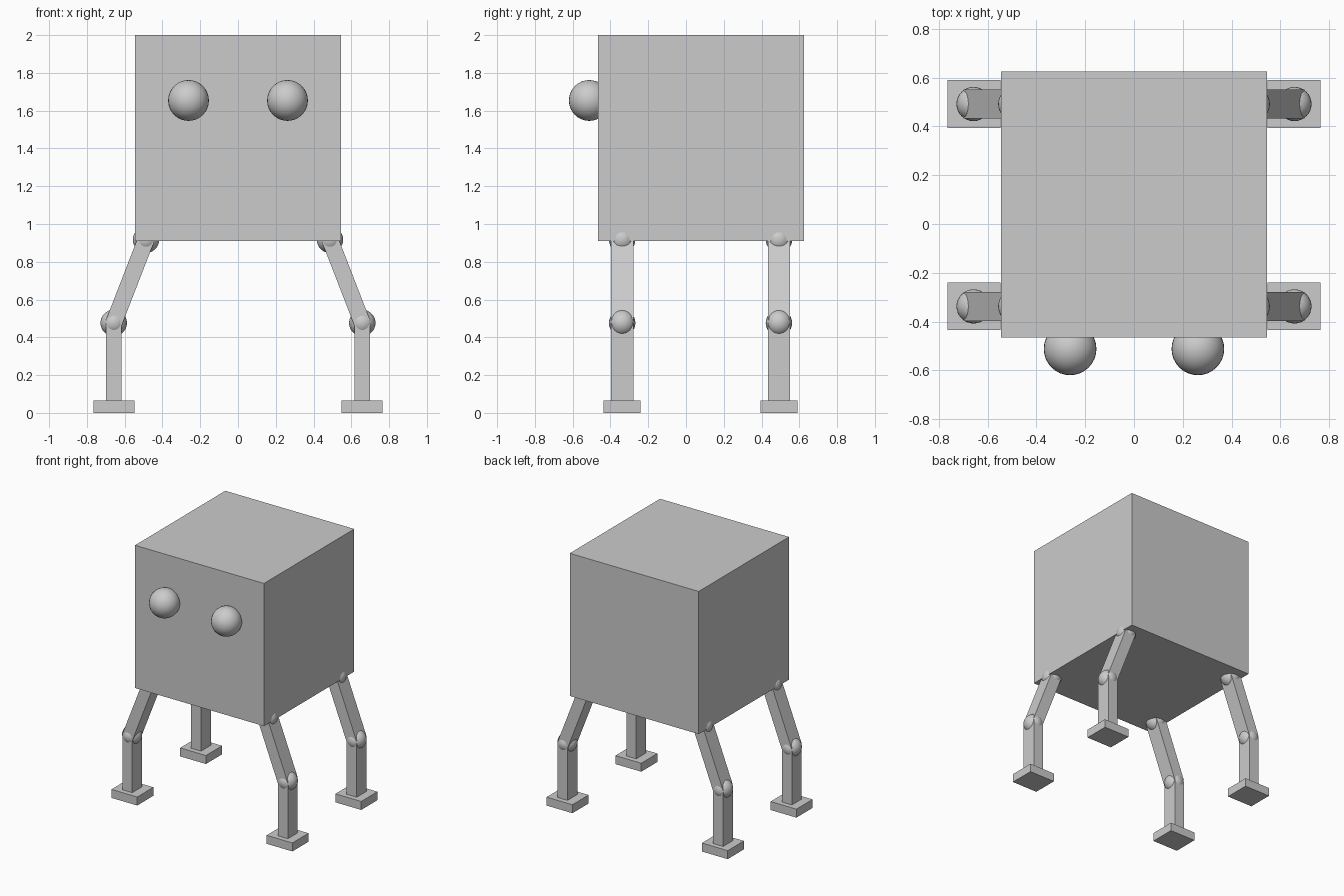
import bpy
from mathutils import Vector

cube = bpy.data.objects.get("Cube")
if cube:
    bpy.data.objects.remove(cube, do_unlink=True)

GREY = (0.6, 0.6, 0.6, 1)
grey = bpy.data.materials.new("plain grey")
grey.use_nodes = True
grey.diffuse_color = GREY
grey.node_tree.nodes["Principled BSDF"].inputs["Base Color"].default_value = GREY


def finish(name):
    ob = bpy.context.object
    ob.name = name
    ob.data.materials.append(grey)
    return ob


def box(name, centre, size):
    bpy.ops.mesh.primitive_cube_add(size=1, location=centre)
    ob = finish(name)
    ob.scale = size
    return ob


def ball(name, centre, radius):
    bpy.ops.mesh.primitive_uv_sphere_add(segments=32, ring_count=16,
                                         radius=radius, location=centre)
    bpy.ops.object.shade_smooth()
    return finish(name)


def beam(name, start, end, width, depth):
    """Square bar between two points, leaning only in the x-z plane."""
    start, end = Vector(start), Vector(end)
    axis = end - start
    ob = box(name, (start + end) / 2, (width, depth, axis.length))
    ob.rotation_euler = Vector((0, 0, 1)).rotation_difference(axis).to_euler()
    return ob


# Body
box("body", (0, 0.08, 1.455), (1.09, 1.09, 1.09))

for side, s in (("left", 1), ("right", -1)):
    # Eyes
    ball(f"{side}_eye", (s * 0.262, -0.512, 1.654), 0.108)

    # Jointed legs
    for end, y in (("front", -0.338), ("back", 0.492)):
        leg = f"{end}_{side}"
        hip = (s * 0.487, y, 0.917)
        knee = (s * 0.658, y, 0.476)
        ankle = (s * 0.658, y, 0.06)
        ball(f"{leg}_hip", hip, 0.07)
        beam(f"{leg}_thigh", knee, hip, 0.088, 0.118)
        ball(f"{leg}_knee", knee, 0.07)
        beam(f"{leg}_shin", ankle, knee, 0.084, 0.118)
        box(f"{leg}_foot", (s * 0.656, y, 0.0325), (0.218, 0.195, 0.065))
